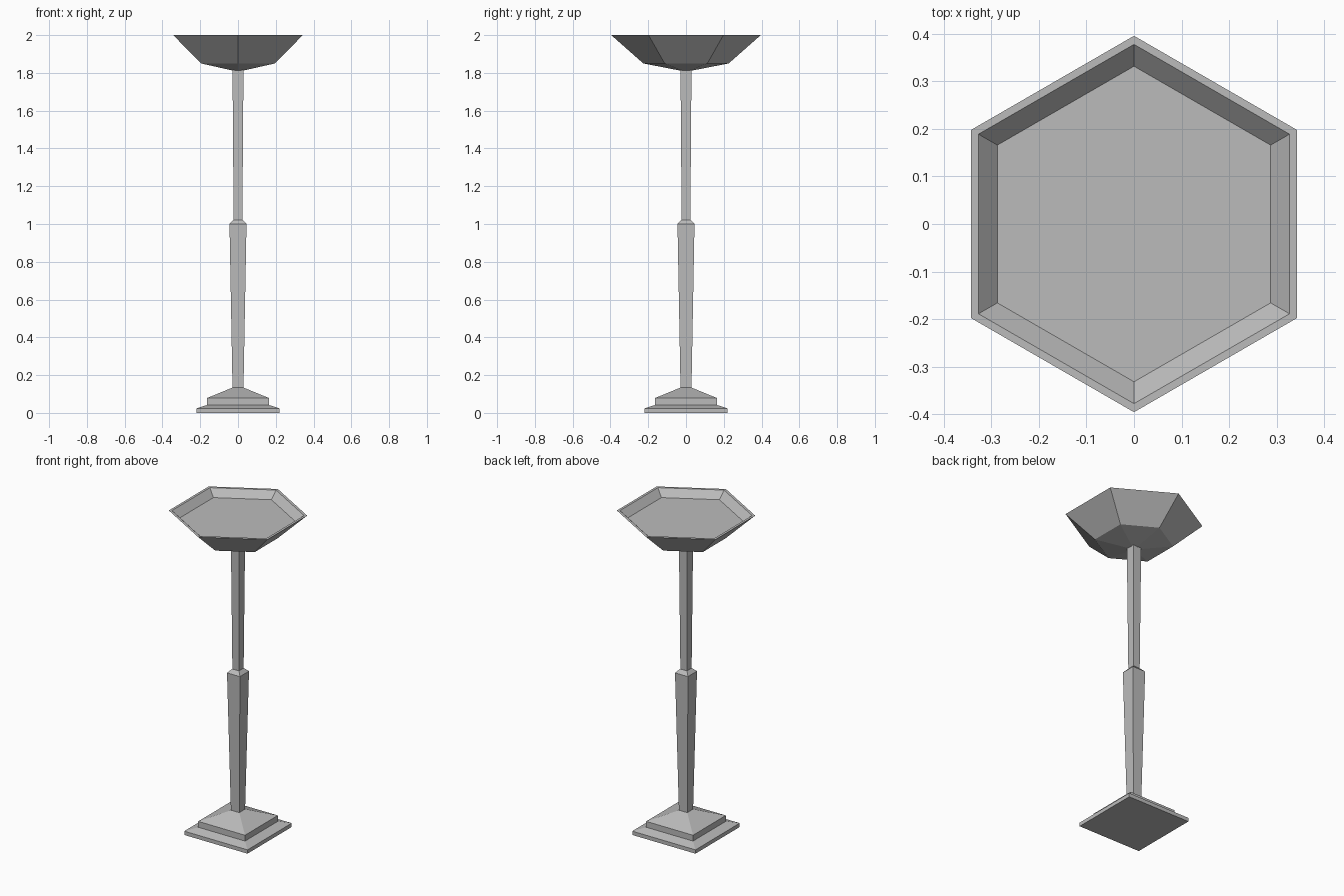
import bpy
import bmesh
from math import cos, sin, pi, sqrt

cube = bpy.data.objects.get("Cube")
if cube:
    bpy.data.objects.remove(cube, do_unlink=True)

metal = bpy.data.materials.new("grey_metal")
metal.use_nodes = True
grey = (0.5, 0.5, 0.5, 1)
metal.diffuse_color = grey
metal.node_tree.nodes["Principled BSDF"].inputs["Base Color"].default_value = grey


def loft(name, sides, turn, profile):
    """Stack polygon rings of (corner radius, height) into a closed solid."""
    bm = bmesh.new()
    rings = []
    for radius, z in profile:
        angles = [turn + 2 * pi * i / sides for i in range(sides)]
        rings.append([bm.verts.new((radius * cos(a), radius * sin(a), z)) for a in angles])
    for low, high in zip(rings, rings[1:]):
        for i in range(sides):
            j = (i + 1) % sides
            bm.faces.new((low[i], low[j], high[j], high[i]))
    bm.faces.new(rings[0][::-1])
    bm.faces.new(rings[-1])
    bmesh.ops.recalc_face_normals(bm, faces=bm.faces)
    mesh = bpy.data.meshes.new(name)
    bm.to_mesh(mesh)
    bm.free()
    mesh.materials.append(metal)
    obj = bpy.data.objects.new(name, mesh)
    bpy.context.collection.objects.link(obj)
    return obj


def square(name, profile):
    """Square loft given half widths instead of corner radii."""
    return loft(name, 4, pi / 4, [(half * sqrt(2), z) for half, z in profile])


# Stepped foot with sloping tops
square("base", [(0.22, 0), (0.22, 0.024), (0.163, 0.042), (0.163, 0.079), (0.029, 0.134)])

# Flared lower post with bevelled cap
square("lower_post", [(0.029, 0.13), (0.045, 1.0), (0.024, 1.022)])

# Slim upper post
square("upper_post", [(0.023, 1.015), (0.029, 1.815)])

# Hexagonal bowl: outside, rim, inner wall and floor
loft("bowl", 6, pi / 2, [(0.02, 1.81), (0.226, 1.85), (0.396, 2.0),
                         (0.378, 2.0), (0.332, 1.957)])
